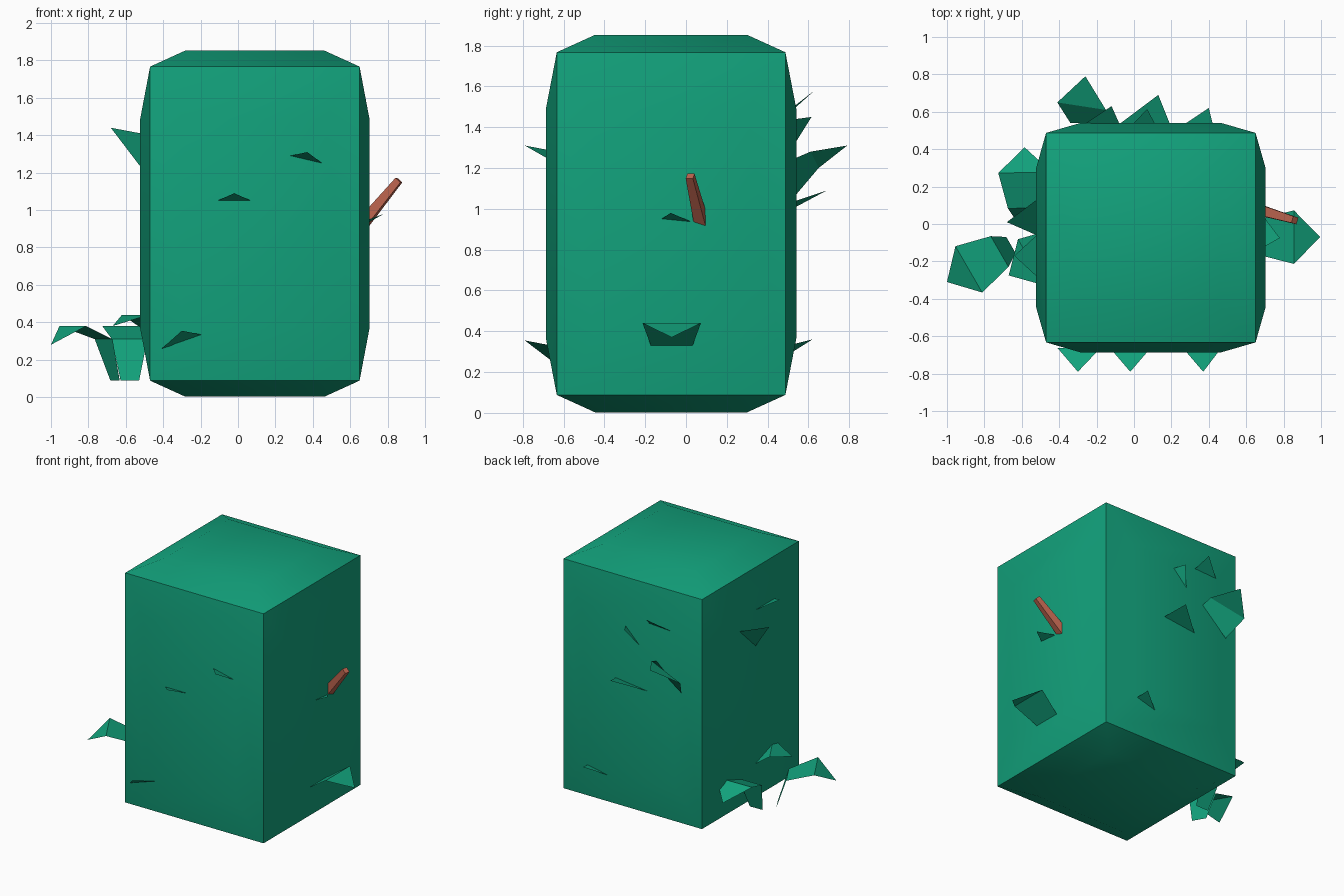
import bpy, bmesh, math
from mathutils import Vector

if "Cube" in bpy.data.objects:
    bpy.data.objects.remove(bpy.data.objects["Cube"])


def material(name, color):
    m = bpy.data.materials.new(name)
    m.diffuse_color = color
    m.use_nodes = True
    m.node_tree.nodes["Principled BSDF"].inputs["Base Color"].default_value = m.diffuse_color
    return m


GREEN = material("green", (0.006, 0.36, 0.2, 1))
BROWN = material("brown", (0.5, 0.127, 0.076, 1))


def make_object(name, bm, mat):
    me = bpy.data.meshes.new(name)
    bm.to_mesh(me)
    bm.free()
    me.materials.append(mat)
    ob = bpy.data.objects.new(name, me)
    bpy.context.collection.objects.link(ob)
    return ob


# Hedge block: a box whose six faces are inset and pushed outward
LO, HI = Vector((-0.47, -0.633, 0.088)), Vector((0.65, 0.487, 1.767))
center, size = (LO + HI) / 2, HI - LO
BULGE = (0.053, 0.054, 0.085)
bm = bmesh.new()
bmesh.ops.create_cube(bm, size=1)
for v in bm.verts:
    v.co = Vector([c + s * p for c, s, p in zip(center, size, v.co)])
bm.normal_update()
for f in list(bm.faces):
    mid, n = f.calc_center_median(), f.normal.copy()
    bmesh.ops.inset_individual(bm, faces=[f], thickness=0.1)
    axis = max(range(3), key=lambda i: abs(n[i]))
    for v in f.verts:
        for i in range(3):
            if i != axis:
                v.co[i] = mid[i] + math.copysign(size[i] / 3, v.co[i] - mid[i])
        v.co += n * BULGE[axis]
block = make_object("hedge_block", bm, GREEN)
bpy.context.view_layer.objects.active = block
block.select_set(True)
bpy.ops.object.shade_smooth_by_angle(angle=math.radians(35))


def leaf(name, tip, *rows):
    """Single-sheet leaf: a tip followed by pairs of points."""
    bm = bmesh.new()
    t = bm.verts.new(tip)
    pairs = [[bm.verts.new(p) for p in row] for row in rows]
    bm.faces.new((t, *pairs[0]))
    for (a, b), (c, d) in zip(pairs, pairs[1:]):
        bm.faces.new((b, a, c, d))
    bmesh.ops.recalc_face_normals(bm, faces=bm.faces)
    bm.normal_update()
    if sum((f.normal.z * f.calc_area() for f in bm.faces)) < 0:
        bmesh.ops.reverse_faces(bm, faces=bm.faces)
    return make_object(name, bm, GREEN)


def small_leaf(name, tip, a, b):
    """Triangular leaf point whose base runs on into the block."""
    t = Vector(tip)
    leaf(name, t, [Vector(p) + (Vector(p) - t) * 0.2 for p in (a, b)])


def drooping_leaf(name, tip, angle, rows):
    """Bent leaf; rows give distance from tip, half width and height."""
    d = Vector((math.cos(math.radians(angle)), math.sin(math.radians(angle)), 0))
    n = Vector((-d.y, d.x, 0))
    pts = []
    for dist, w, z in rows:
        c = Vector((tip[0], tip[1], z)) + d * dist
        pts.append((c + n * w, c - n * w))
    leaf(name, tip, *pts)


# Small leaves: front, back, then sides
small_leaf("front_leaf_1", (-0.02, -0.79, 1.09), (-0.11, -0.685, 1.05), (0.07, -0.685, 1.05))
small_leaf("front_leaf_2", (0.37, -0.79, 1.31), (0.28, -0.685, 1.29), (0.45, -0.685, 1.25))
small_leaf("front_leaf_3", (-0.30, -0.79, 0.355), (-0.39, -0.685, 0.275), (-0.20, -0.685, 0.335))
small_leaf("back_leaf_1", (-0.12, 0.63, 1.58), (-0.08, 0.54, 1.51), (-0.27, 0.53, 1.49))
small_leaf("back_leaf_2", (0.07, 0.615, 1.45), (0.11, 0.54, 1.44), (0.0, 0.54, 1.33))
small_leaf("back_leaf_3", (0.13, 0.69, 1.09), (0.19, 0.54, 1.04), (-0.07, 0.54, 1.01))
small_leaf("back_leaf_4", (0.40, 0.62, 0.36), (0.42, 0.54, 0.34), (0.28, 0.54, 0.31))
small_leaf("left_leaf_1", (-0.68, 0.01, 1.44), (-0.52, 0.13, 1.41), (-0.52, -0.06, 1.23))
small_leaf("left_leaf_2", (-0.64, -0.17, 1.56), (-0.51, -0.05, 1.49), (-0.51, -0.29, 1.49))
small_leaf("right_leaf_1", (0.78, -0.075, 0.98), (0.70, 0.03, 0.935), (0.70, -0.12, 0.95))

# Large bent leaves
leaf("large_back_leaf", (-0.26, 0.79, 1.31),
     ((-0.41, 0.65, 1.20), (-0.15, 0.61, 1.28)),
     ((-0.34, 0.54, 1.07), (-0.14, 0.54, 1.25)))
DROOP = [(0.135, 0.143, 0.38), (0.325, 0.095, 0.31), (0.395, 0.05, 0.09)]
drooping_leaf("large_left_leaf_1", (-1.0, -0.31, 0.28), 30, DROOP)
drooping_leaf("large_left_leaf_2", (-0.585, 0.41, 0.28), -89, DROOP)
INWARD = [(0.14, 0.143, 0.44), (0.33, 0.095, 0.31)]
drooping_leaf("large_left_leaf_3", (-0.67, -0.275, 0.38), 30, INWARD)
drooping_leaf("large_right_leaf", (0.995, -0.07, 0.37), 180, INWARD)

# Tapered square twig sticking out of the right side
a, b = Vector((0.62, 0.09, 0.87)), Vector((0.86, 0.02, 1.16))
bm = bmesh.new()
bmesh.ops.create_cone(bm, cap_ends=True, segments=4, radius1=0.045, radius2=0.026,
                      depth=(b - a).length)
twig = make_object("twig", bm, BROWN)
twig.location = (a + b) / 2
twig.rotation_mode = 'QUATERNION'
twig.rotation_quaternion = (b - a).to_track_quat('Z', 'Y')
for v in twig.data.vertices:  # square the section to the axes
    x, y = v.co.x, v.co.y
    v.co.x, v.co.y = (x - y) * 0.7071, (x + y) * 0.7071
